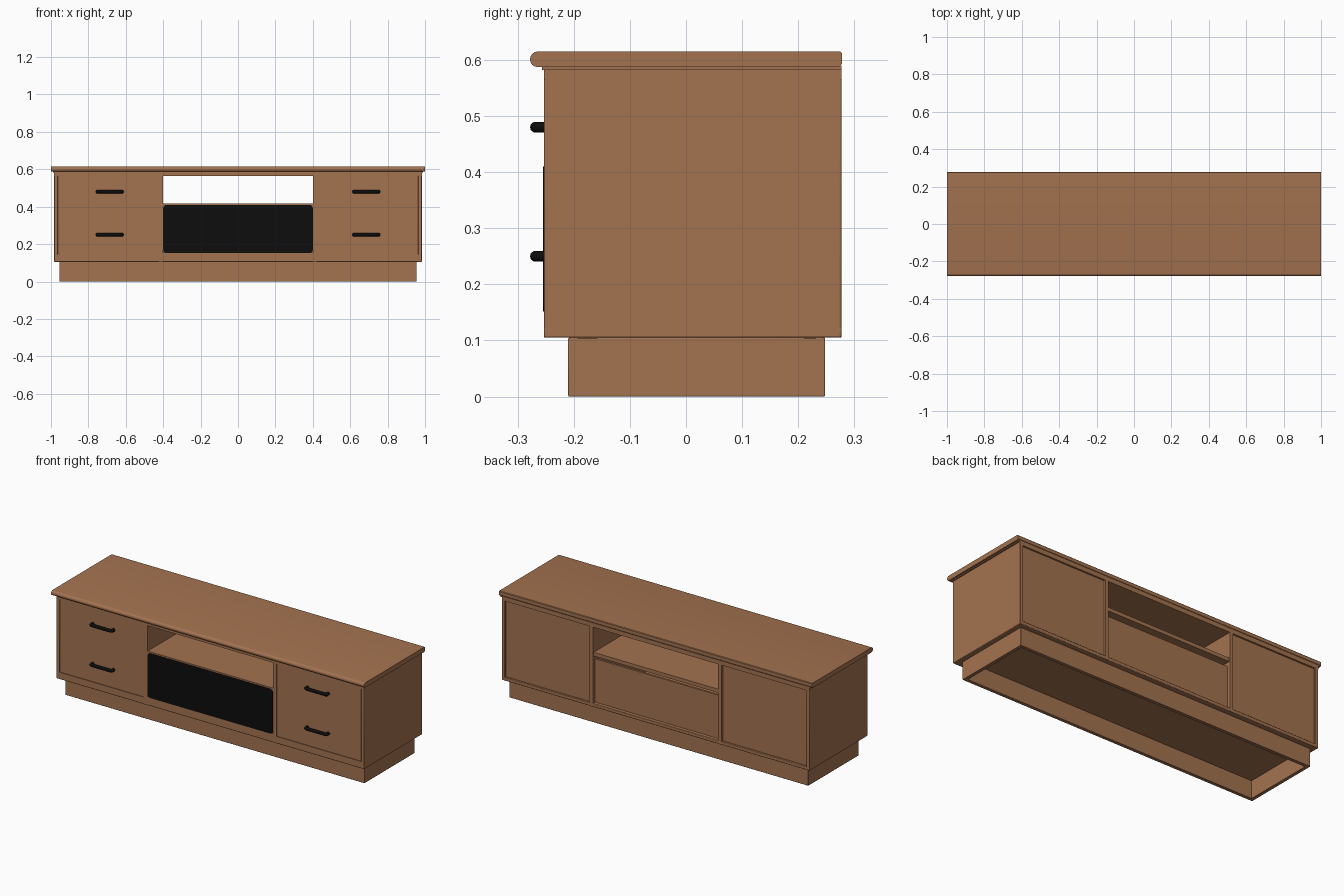
import bpy
import bmesh
import math
from mathutils import Vector

if "Cube" in bpy.data.objects:
    bpy.data.objects.remove(bpy.data.objects["Cube"], do_unlink=True)


def material(name, rgb):
    m = bpy.data.materials.new(name)
    m.use_nodes = True
    colour = (*rgb, 1)
    m.diffuse_color = colour
    m.node_tree.nodes["Principled BSDF"].inputs["Base Color"].default_value = colour
    return m


wood = material("warm brown wood", (0.37, 0.17, 0.08))
black = material("black", (0.004, 0.004, 0.004))


def finish(name, bm, mat):
    mesh = bpy.data.meshes.new(name)
    bmesh.ops.recalc_face_normals(bm, faces=bm.faces)
    bm.to_mesh(mesh)
    bm.free()
    mesh.materials.append(mat)
    obj = bpy.data.objects.new(name, mesh)
    bpy.context.collection.objects.link(obj)
    return obj


def smooth(obj):
    bpy.ops.object.select_all(action="DESELECT")
    obj.select_set(True)
    bpy.context.view_layer.objects.active = obj
    bpy.ops.object.shade_smooth_by_angle(angle=math.radians(35))


def box(name, x, y, z, mat=wood, bevel=0.0):
    """Box spanning the given (low, high) pairs, with optional eased edges."""
    bm = bmesh.new()
    bmesh.ops.create_cube(bm, size=1)
    for v in bm.verts:
        v.co = Vector([(lo + hi) / 2 + c * (hi - lo) for c, (lo, hi) in zip(v.co, (x, y, z))])
    obj = finish(name, bm, mat)
    if bevel:
        mod = obj.modifiers.new("eased edges", "BEVEL")
        mod.width = bevel
        mod.segments = 2
        smooth(obj)
    return obj


def extrude_profile(name, points, axis, low, high, mat):
    """Extrude a closed outline along x (outline in y, z) or y (outline in x, z)."""
    bm = bmesh.new()
    place = (lambda a, b: (low, a, b)) if axis == 0 else (lambda a, b: (a, low, b))
    face = bm.faces.new([bm.verts.new(place(a, b)) for a, b in points])
    out = bmesh.ops.extrude_face_region(bm, geom=[face])
    shift = Vector((0, 0, 0))
    shift[axis] = high - low
    bmesh.ops.translate(bm, vec=shift, verts=[g for g in out["geom"] if isinstance(g, bmesh.types.BMVert)])
    obj = finish(name, bm, mat)
    smooth(obj)
    return obj


def arc(cx, cz, r, start, end, steps=8):
    angles = [math.radians(start + (end - start) * i / steps) for i in range(steps + 1)]
    return [(cx + r * math.cos(a), cz + r * math.sin(a)) for a in angles]


FRONT, BACK = -0.253, 0.277
LOW, HIGH = 0.105, 0.587
SIDE, NICHE = 0.983, 0.4

# Worktop with rounded front nosing and a small cove strip below
nosing = arc(-0.264, 0.601, 0.014, 90, 270)
extrude_profile("top_board", nosing + [(0.272, 0.587), (0.278, 0.593), (0.278, 0.612), (0.275, 0.615)],
                0, -1, 1, wood)
box("top_moulding", (-0.99, 0.99), (-0.257, BACK), (0.582, 0.59))

# Carcass boards
box("bottom_board", (-SIDE, SIDE), (FRONT, BACK), (LOW, 0.125), bevel=0.003)
box("under_top_board", (-SIDE, SIDE), (FRONT, BACK), (0.565, HIGH))
box("niche_shelf", (-NICHE, NICHE), (FRONT, BACK - 0.005), (0.397, 0.418))
box("center_bottom_rail", (-NICHE, NICHE), (FRONT, FRONT + 0.02), (0.12, 0.155))
box("center_back_panel", (-NICHE, NICHE), (0.245, 0.257), (0.12, 0.375))


def pull_handle(label, x, z):
    half, y = 0.066, -0.269
    bar = bpy.data.curves.new(label, "CURVE")
    bar.dimensions = "3D"
    bar.bevel_depth = 0.0095
    bar.bevel_resolution = 3
    bar.use_fill_caps = True
    spline = bar.splines.new("POLY")
    path = [(-half, FRONT + 0.008), (-half, y + 0.004), (-half + 0.006, y), (half - 0.006, y),
            (half, y + 0.004), (half, FRONT + 0.008)]
    spline.points.add(len(path) - 1)
    for p, (dx, py) in zip(spline.points, path):
        p.co = (x + dx, py, z, 1)
    obj = bpy.data.objects.new(label, bar)
    bpy.context.collection.objects.link(obj)
    bar.materials.append(black)


# Side cupboards, repeated on both sides
for label, s in (("left", 1), ("right", -1)):
    def span(a, b):
        return tuple(sorted((s * a, s * b)))

    box(label + "_side_panel", span(0.963, SIDE), (FRONT, BACK), (LOW, HIGH), bevel=0.003)
    box(label + "_divider", span(NICHE, 0.422), (FRONT, BACK), (LOW, HIGH))
    box(label + "_front_panel", span(0.42, 0.965), (FRONT + 0.004, FRONT + 0.02), (0.12, 0.57))
    box(label + "_front_bottom_rail", span(0.42, 0.965), (FRONT, FRONT + 0.02), (0.12, 0.145))
    box(label + "_back_panel", span(0.42, 0.965), (0.255, 0.267), (0.12, 0.57))
    for level, z in (("upper", 0.48), ("lower", 0.25)):
        pull_handle(f"{label}_{level}_handle", s * 0.686, z)

# Black central panel with rounded corners
w, z0, z1, r = 0.4, 0.152, 0.41, 0.018
outline = (arc(w - r, z1 - r, r, 0, 90, 5) + arc(-w + r, z1 - r, r, 90, 180, 5)
           + arc(-w + r, z0 + r, r, 180, 270, 5) + arc(w - r, z0 + r, r, 270, 360, 5))
extrude_profile("center_black_panel", outline, 1, FRONT - 0.002, FRONT + 0.025, black)

# Hollow plinth, open underneath
PX, PF, PB, T = 0.955, -0.21, 0.248, 0.02
box("plinth_front", (-PX, PX), (PF, PF + T), (0, LOW), bevel=0.002)
box("plinth_back", (-PX, PX), (PB - T, PB), (0, LOW), bevel=0.002)
for label, s in (("left", 1), ("right", -1)):
    box("plinth_" + label, tuple(sorted((s * PX, s * (PX - T)))), (PF, PB), (0, LOW), bevel=0.002)
